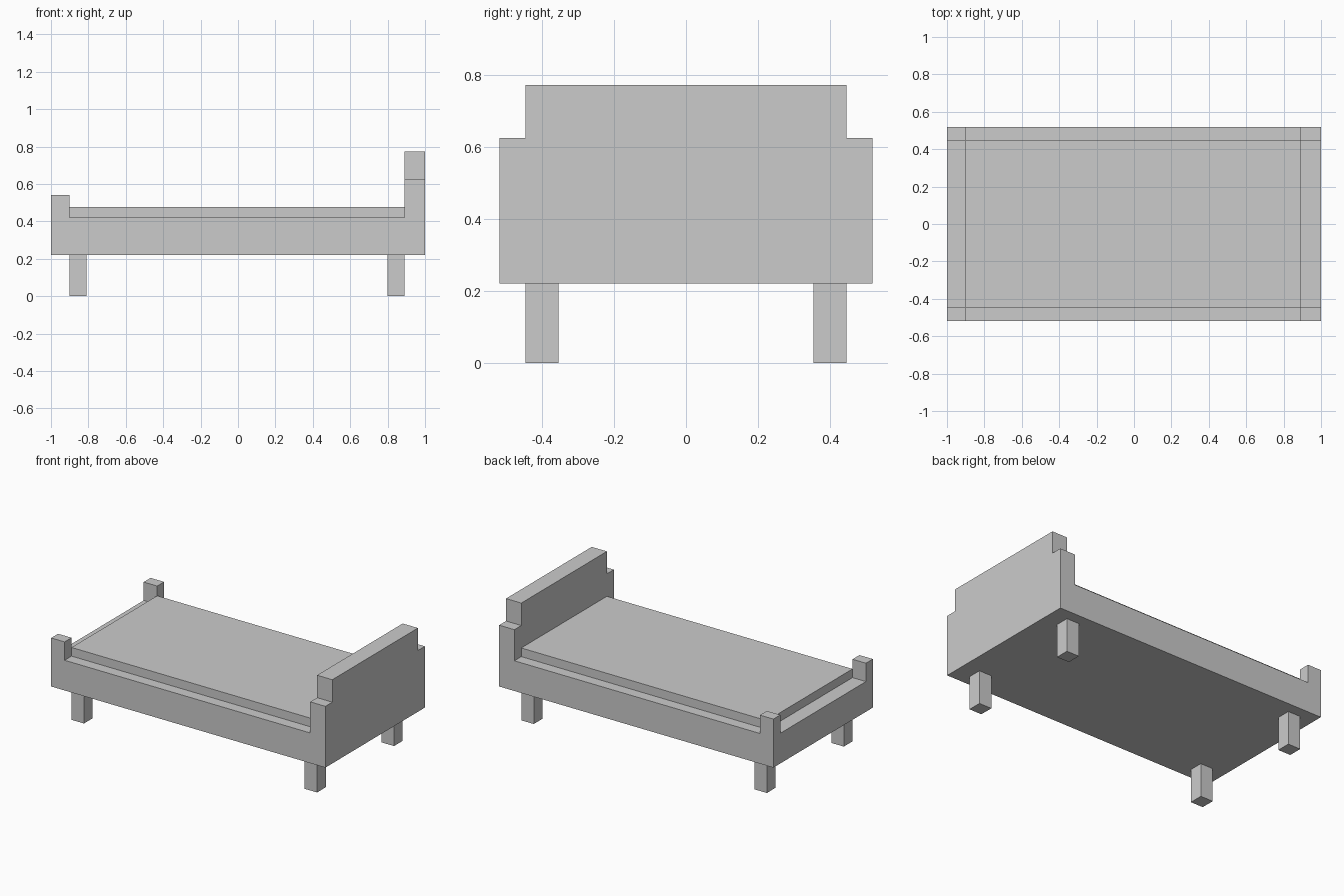
import bpy
import bmesh

cube = bpy.data.objects.get("Cube")
if cube:
    bpy.data.objects.remove(cube, do_unlink=True)

grey = bpy.data.materials.new("plain grey")
grey.use_nodes = True
colour = (0.6, 0.6, 0.6, 1)
grey.diffuse_color = colour
grey.node_tree.nodes["Principled BSDF"].inputs["Base Color"].default_value = colour

# Shared bed dimensions
HALF_W, INNER_W = 0.518, 0.446
FOOT, HEAD = -0.902, 0.889
BASE, RAIL, SHOULDER, TOP = 0.221, 0.42, 0.625, 0.773


def prism(name, profile, y0, y1):
    """Extrude an x-z outline from y0 to y1."""
    bm = bmesh.new()
    face = bm.faces.new([bm.verts.new((x, y0, z)) for x, z in profile])
    ext = bmesh.ops.extrude_face_region(bm, geom=[face])
    verts = [v for v in ext["geom"] if isinstance(v, bmesh.types.BMVert)]
    bmesh.ops.translate(bm, verts=verts, vec=(0, y1 - y0, 0))
    bmesh.ops.recalc_face_normals(bm, faces=bm.faces)
    mesh = bpy.data.meshes.new(name)
    bm.to_mesh(mesh)
    bm.free()
    mesh.materials.append(grey)
    obj = bpy.data.objects.new(name, mesh)
    bpy.context.collection.objects.link(obj)
    return obj


def box(name, x0, x1, y0, y1, z0, z1):
    return prism(name, [(x0, z0), (x1, z0), (x1, z1), (x0, z1)], y0, y1)


def cut(target, cutter):
    """Subtract the cutter, then discard it."""
    cutter.hide_render = True
    mod = target.modifiers.new("cut", "BOOLEAN")
    mod.operation, mod.solver, mod.object = "DIFFERENCE", "EXACT", cutter
    bpy.context.view_layer.objects.active = target
    bpy.ops.object.modifier_apply(modifier=mod.name)
    bpy.data.objects.remove(cutter, do_unlink=True)


# Frame: side outline across the full width, with headboard and foot posts
frame = prism("bed_frame", [
    (-1, BASE), (1, BASE), (1, TOP), (HEAD, TOP),
    (HEAD, RAIL), (FOOT, RAIL), (FOOT, 0.541), (-1, 0.541)], -HALF_W, HALF_W)

# Gap between the foot posts
cut(frame, box("foot_gap", -1.1, FOOT + 0.05, -INNER_W, INNER_W, RAIL, 1))

# Stepped headboard shoulders
for side in (-1, 1):
    y0, y1 = sorted((side * INNER_W, side * 0.6))
    cut(frame, box("shoulder_gap", HEAD - 0.05, 1.1, y0, y1, SHOULDER, 1))

# Mattress
box("mattress", FOOT, HEAD, -INNER_W, INNER_W, RAIL, 0.477)

# Legs
LEG = 0.091
for end, x in (("foot", FOOT), ("head", HEAD - LEG)):
    for side, y in (("right", -INNER_W), ("left", INNER_W - LEG)):
        box(f"{end}_{side}_leg", x, x + LEG, y, y + LEG, 0, BASE)
